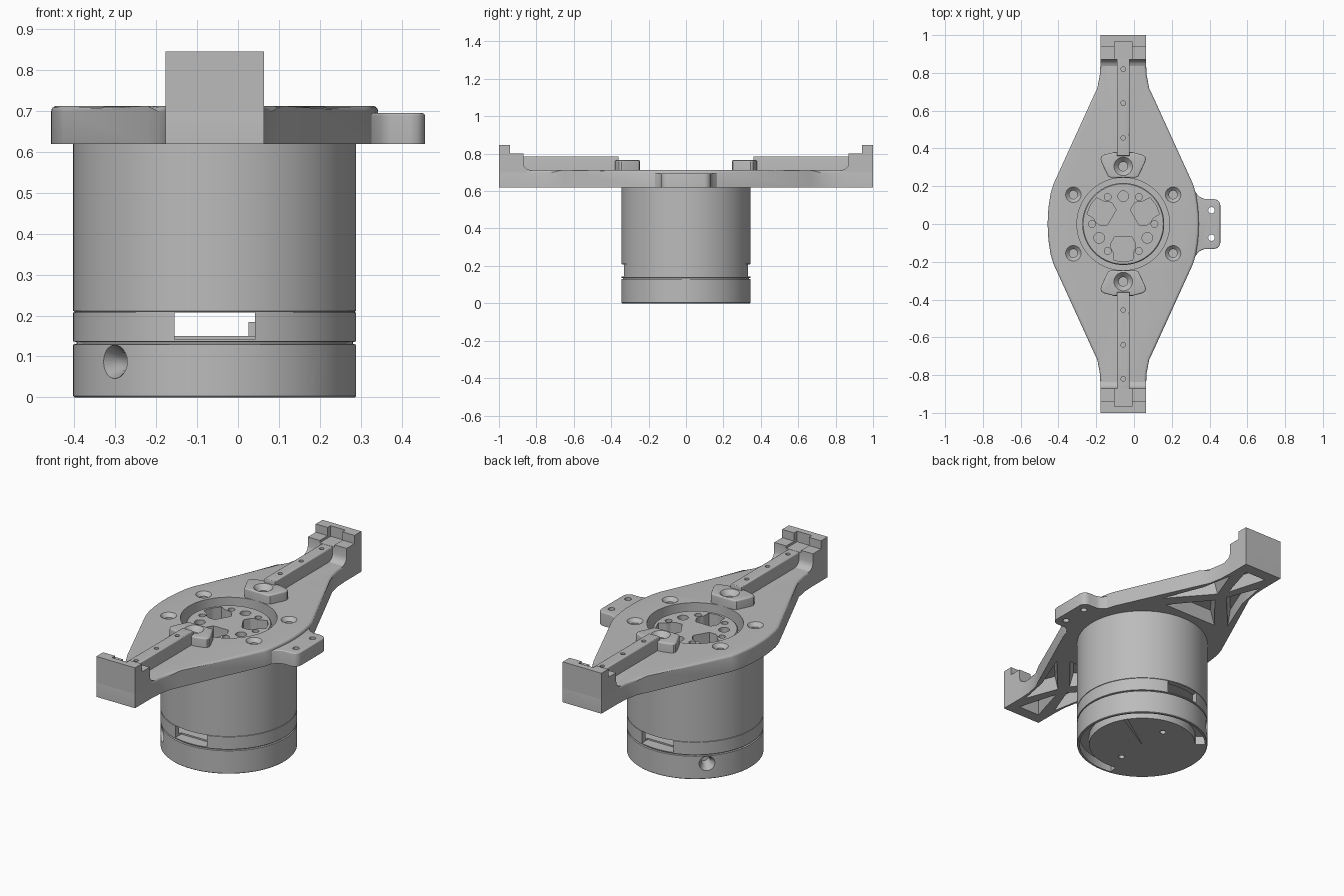
import bpy, bmesh
from math import sin, cos, pi, radians
from mathutils import Matrix, Vector

if "Cube" in bpy.data.objects:
    bpy.data.objects.remove(bpy.data.objects["Cube"])

CX = -0.057                      # axis of the round housing
BOTTOM, TOP = 0.62, 0.713        # mounting plate faces

metal = bpy.data.materials.new("machined grey metal")
metal.use_nodes = True
metal.diffuse_color = (0.5, 0.5, 0.5, 1)
metal.node_tree.nodes["Principled BSDF"].inputs["Base Color"].default_value = (0.5, 0.5, 0.5, 1)
parts = []


def finish(bm, name, keep):
    bmesh.ops.recalc_face_normals(bm, faces=bm.faces)
    mesh = bpy.data.meshes.new(name)
    bm.to_mesh(mesh)
    bm.free()
    mesh.materials.append(metal)
    ob = bpy.data.objects.new(name, mesh)
    bpy.context.collection.objects.link(ob)
    if keep:
        parts.append(ob)
    else:
        ob.hide_render = True
    return ob


def prism(name, pts, z0, z1, bevel=0, taper=1, keep=True, matrix=None):
    """Extrude an outline upwards, with optional rounded top rim or draft."""
    bm = bmesh.new()
    face = bm.faces.new([bm.verts.new((x, y, z0)) for x, y in pts])
    mid = face.calc_center_median()
    new = bmesh.ops.extrude_face_region(bm, geom=[face])["geom"]
    for v in [g for g in new if isinstance(g, bmesh.types.BMVert)]:
        v.co = mid + (v.co - mid) * taper
        v.co.z = z1
    if bevel:
        rim = [e for e in bm.edges if all(abs(v.co.z - z1) < 1e-5 for v in e.verts)]
        bmesh.ops.bevel(bm, geom=rim, offset=bevel, segments=4, profile=0.5, affect='EDGES')
    bm.transform(matrix or Matrix.Translation((CX, 0, 0)))
    return finish(bm, name, keep)


def lathe(name, profile, matrix=None, keep=True, steps=96):
    """Turn a (radius, height) profile around its z axis."""
    bm = bmesh.new()
    vs = [bm.verts.new((r, 0, z)) for r, z in profile]
    edges = [bm.edges.new(p) for p in zip(vs, vs[1:])]
    bmesh.ops.spin(bm, geom=vs + edges, cent=(0, 0, 0), axis=(0, 0, 1),
                   angle=2 * pi, steps=steps, use_merge=True)
    bmesh.ops.remove_doubles(bm, verts=bm.verts, dist=1e-5)
    bm.transform(matrix or Matrix.Translation((CX, 0, 0)))
    return finish(bm, name, keep)


def hole(x, y, z, r, depth, rim=0, sink=0, direction=(0, 0, 1)):
    """Cutter for a drilled hole, optionally countersunk."""
    rim = rim or r
    profile = [(0, -depth), (r, -depth), (r, -sink - 0.001), (rim, 0), (rim, 0.06), (0, 0.06)]
    turn = Vector(direction).to_track_quat('Z', 'Y').to_matrix().to_4x4()
    return lathe("hole_cutter", profile, Matrix.Translation((CX + x, y, z)) @ turn, False, 24)


def cut(targets, cutters):
    for ob in targets:
        for c in cutters:
            mod = ob.modifiers.new("cut", 'BOOLEAN')
            mod.operation, mod.solver, mod.object = 'DIFFERENCE', 'EXACT', c
        deps = bpy.context.evaluated_depsgraph_get()
        mesh = bpy.data.meshes.new_from_object(ob.evaluated_get(deps))
        ob.modifiers.clear()
        ob.data = mesh
    for c in cutters:
        bpy.data.objects.remove(c)


def box(x0, x1, y0, y1):
    return [(x0, y0), (x1, y0), (x1, y1), (x0, y1)]


def polar(r, deg):
    return r * cos(radians(deg)), r * sin(radians(deg))


# Mounting plate: long diamond with rounded flanks
flank = [(0.12, 1), (0.12, 0.86), (0.124, 0.79), (0.137, 0.72), (0.165, 0.66),
         (0.37, 0.21), (0.385, 0.16), (0.394, 0.1), (0.399, 0.05)]
half = flank + [(0.4, 0)] + [(x, -y) for x, y in reversed(flank)]
plate = prism("mounting_plate", half + [(-x, y) for x, y in reversed(half)],
              BOTTOM, TOP, bevel=0.014)

# Side tab with two holes
edge = [(0.33, 0.21), (0.385, 0.165), (0.405, 0.143), (0.43, 0.133), (0.478, 0.133),
        (0.497, 0.127), (0.509, 0.115), (0.514, 0.098)]
tab = prism("side_tab", edge + [(x, -y) for x, y in reversed(edge)], BOTTOM, 0.695, bevel=0.006)
top_parts = [plate, tab]
cutters = [hole(0.467, s * 0.073, 0.7, 0.017, 0.12) for s in (1, -1)]

# Both arms: end block, rail, boss and underside pockets
stand_up = Matrix(((0, 0, 1, CX), (1, 0, 0, 0), (0, 1, 0, 0), (0, 0, 0, 1)))
block_side = [(1, 0.62), (1, 0.846), (0.94, 0.846), (0.94, 0.8), (0.87, 0.8), (0.87, 0.75),
              (0.864, 0.73), (0.85, 0.717), (0.83, 0.711), (0.83, 0.62)]
boss_half = [(0.066, 0.245), (0.08, 0.252), (0.115, 0.325), (0.12, 0.345), (0.115, 0.358),
             (0.1, 0.367), (0.05, 0.38)]
pockets = [[(-0.18, 0.39), (0.18, 0.39), (0, 0.61)],
           [(0, 0.7), (0.07, 0.94), (-0.07, 0.94)],
           [(0.235, 0.42), (0.135, 0.67), (0.1, 0.86), (0.025, 0.66)],
           [(-0.235, 0.42), (-0.135, 0.67), (-0.1, 0.86), (-0.025, 0.66)]]
for s, side in ((1, "back"), (-1, "front")):
    block = prism(side + "_end_block", [(s * y, z) for y, z in block_side],
                  -0.12, 0.12, matrix=stand_up)
    rail = prism(side + "_rail", box(-0.034, 0.034, s * 0.36, s * 0.9), 0.7, 0.786, bevel=0.006)
    outline = boss_half + [(-x, y) for x, y in reversed(boss_half)]
    boss = prism(side + "_boss", [(x, s * y) for x, y in outline], 0.7, 0.765, bevel=0.008)
    top_parts += [block, rail, boss]
    cutters.append(prism("notch_cutter", box(-0.046, 0.046, s * 0.8, s * 0.966),
                         0.787, 0.9, keep=False))
    cutters.append(hole(0, s * 0.305, 0.766, 0.024, 0.2, 0.05, 0.028))
    cutters += [hole(0, s * y, 0.787, 0.012, 0.05) for y in (0.455, 0.64, 0.82)]
    cutters += [hole(x, s * 0.155, 0.714, 0.022, 0.08, 0.042, 0.02) for x in (-0.264, 0.264)]
    for p in pockets:
        cutters.append(prism("pocket_cutter", [(x, s * y) for x, y in p],
                             0.6, 0.69, taper=0.72, keep=False))
cutters.append(lathe("bore_cutter", [(0, 0.5), (0.245, 0.5), (0.245, 0.9), (0, 0.9)], keep=False))
cut(top_parts, cutters)

# Rotor disc in the bore, with three lobed openings and bolt holes
rotor = lathe("rotor_disc", [(0, 0.61), (0.217, 0.61), (0.217, 0.677), (0.212, 0.682), (0, 0.682)])
lobe = [(0.07, -0.046), (0.105, -0.066), (0.13, -0.064), (0.15, -0.052), (0.192, -0.05), (0.2, 0)]
lobe += [(0.192, 0.05), (0.15, 0.052), (0.13, 0.064), (0.105, 0.066), (0.07, 0.046)]
cutters = []
for k in range(3):
    spin = Matrix.Translation((CX, 0, 0)) @ Matrix.Rotation(radians(30 + 120 * k), 4, 'Z')
    cutters.append(prism("lobe_cutter", lobe, 0.55, 0.8, keep=False, matrix=spin))
    cutters.append(hole(*polar(0.147, 90 + 120 * k), 0.69, 0.028, 0.05))
cutters += [hole(*polar(0.165, 60 * k), 0.69, 0.018, 0.05) for k in range(6)]
cut([rotor], cutters)

# Housing: base ring, groove, slotted collar and main drum
housing = lathe("housing", [(0, 0), (0.343, 0), (0.346, 0.003), (0.346, 0.129), (0.338, 0.131),
                            (0.338, 0.135), (0.346, 0.137), (0.346, 0.207), (0.343, 0.208),
                            (0.343, 0.21), (0.346, 0.211), (0.346, 0.621), (0, 0.621)])
cutters = [
    lathe("well_cutter", [(0, 0.5), (0.205, 0.5), (0.205, 0.7), (0, 0.7)], keep=False),
    lathe("cavity_cutter", [(0, 0.15), (0.315, 0.15), (0.315, 0.25), (0, 0.25)], keep=False)]
# See-through windows at front and back
for s in (1, -1):
    cutters.append(prism("window_cutter", box(-0.098, 0.098, s * 0.28, s * 0.5),
                         0.142, 0.208, keep=False))
# Countersunk screws around the base
for a in (45, 135, 225, 315):
    x, y = polar(0.343, a)
    cutters.append(hole(x, y, 0.087, 0.022, 0.08, 0.041, 0.03, (x, y, 0)))
# Curved slot and bolt holes in the underside
arc = range(-100, 141, 5)
ring = [polar(0.333, a) for a in arc] + [polar(0.282, a) for a in reversed(arc)]
cutters.append(prism("slot_cutter", ring, -0.05, 0.05, keep=False))
cutters += [hole(*polar(0.17, 60 * k + 30), 0, 0.016, 0.04, direction=(0, 0, -1))
            for k in range(6)]
cut([housing], cutters)

# Small stop block seen inside the window
prism("inner_stop", box(0.083, 0.11, -0.06, 0.06), 0.149, 0.184)

bpy.ops.object.select_all(action='DESELECT')
for ob in parts:
    ob.select_set(True)
bpy.context.view_layer.objects.active = plate
bpy.ops.object.shade_smooth_by_angle(angle=radians(32))
